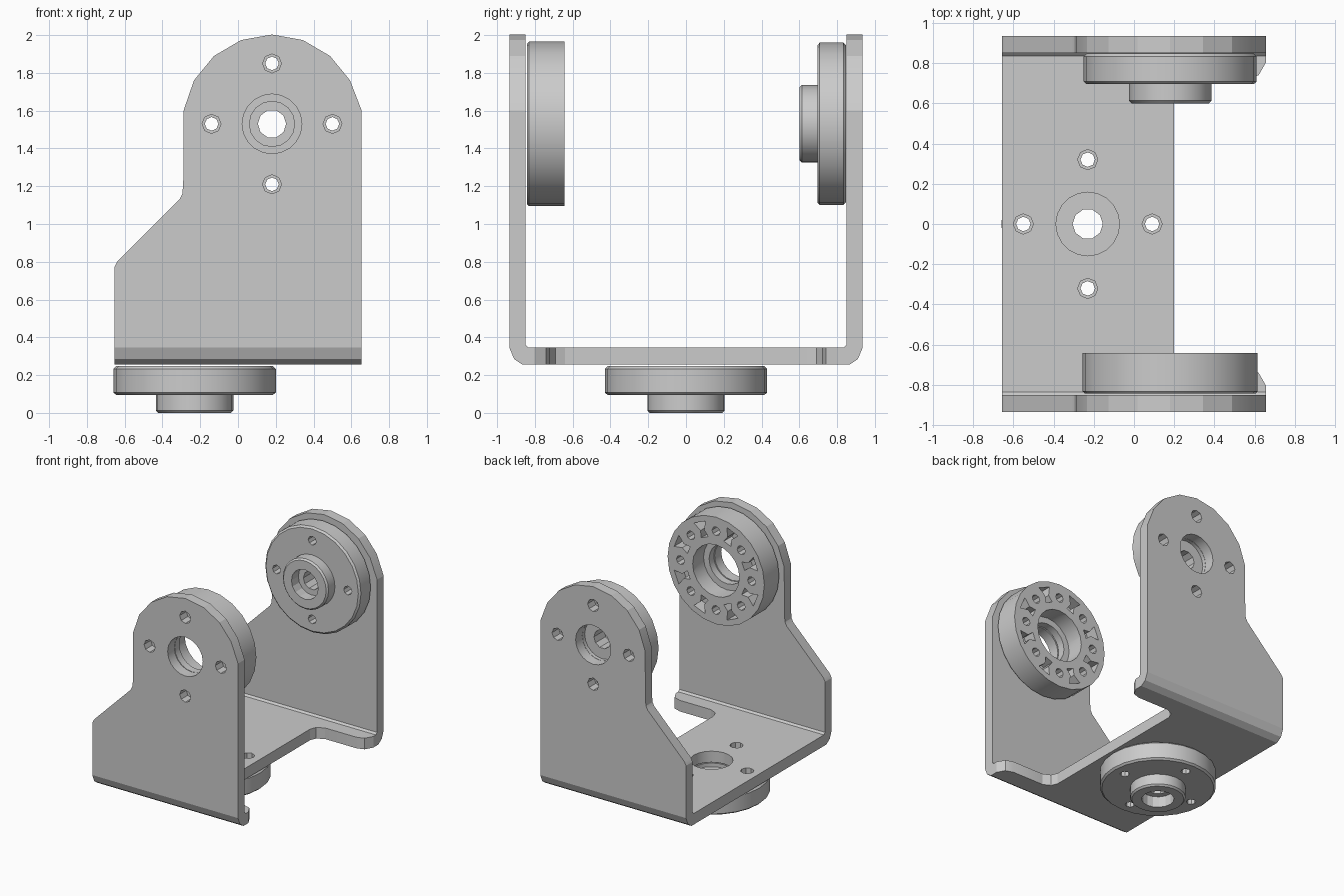
import bpy, bmesh, math
from mathutils import Matrix, Vector

if "Cube" in bpy.data.objects:
    bpy.data.objects.remove(bpy.data.objects["Cube"], do_unlink=True)

grey = bpy.data.materials.new("light_grey_metal")
grey.use_nodes = True
COLOR = (0.6, 0.6, 0.6, 1)
grey.diffuse_color = COLOR
grey.node_tree.nodes["Principled BSDF"].inputs["Base Color"].default_value = COLOR


def finish_bmesh(name, bm):
    bmesh.ops.recalc_face_normals(bm, faces=bm.faces)
    me = bpy.data.meshes.new(name)
    bm.to_mesh(me)
    bm.free()
    ob = bpy.data.objects.new(name, me)
    bpy.context.collection.objects.link(ob)
    return ob


def prism(name, pts, axis, a, b):
    """Extrude a 2D outline along an axis, from a to b."""
    place = {"x": lambda u, v, w: (w, u, v),
             "y": lambda u, v, w: (u, w, v),
             "z": lambda u, v, w: (u, v, w)}[axis]
    bm = bmesh.new()
    face = bm.faces.new([bm.verts.new(place(u, v, a)) for u, v in pts])
    ext = bmesh.ops.extrude_face_region(bm, geom=[face])
    moved = [g for g in ext["geom"] if isinstance(g, bmesh.types.BMVert)]
    bmesh.ops.translate(bm, verts=moved, vec=Vector(place(0, 0, b - a)))
    return finish_bmesh(name, bm)


def arc(cx, cy, r, start, end, n):
    steps = [math.radians(start + (end - start) * i / n) for i in range(n + 1)]
    return [(cx + r * math.cos(t), cy + r * math.sin(t)) for t in steps]


def rod(axis, cx, cy, r, a, b, sides):
    return prism("cutter", arc(cx, cy, r, 0, 360, sides)[:-1], axis, a, b)


def lathe(name, profile, sides):
    """Spin a profile of (radius, height) points around z."""
    bm = bmesh.new()
    verts = [bm.verts.new((r, 0, h)) for r, h in profile]
    edges = [bm.edges.new(pair) for pair in zip(verts, verts[1:])]
    bmesh.ops.spin(bm, geom=verts + edges, cent=(0, 0, 0), axis=(0, 0, 1),
                   angle=2 * math.pi, steps=sides)
    bmesh.ops.remove_doubles(bm, verts=bm.verts, dist=0.0005)
    return finish_bmesh(name, bm)


def combine(ob, tools, operation="DIFFERENCE"):
    """Apply booleans and remove the tools."""
    for tool in tools:
        mod = ob.modifiers.new("cut", "BOOLEAN")
        mod.operation, mod.object, mod.solver = operation, tool, "EXACT"
    bpy.context.view_layer.update()
    graph = bpy.context.evaluated_depsgraph_get()
    me = bpy.data.meshes.new_from_object(ob.evaluated_get(graph))
    ob.modifiers.clear()
    ob.data = me
    for tool in tools:
        bpy.data.objects.remove(tool, do_unlink=True)


def finish(ob):
    ob.data.materials.clear()
    ob.data.materials.append(grey)
    ob.data.shade_smooth()
    ob.data.set_sharp_from_angle(angle=math.radians(20))


def mirrored(half):
    return half + [(-u, v) for u, v in reversed(half)]


def bolt_circle(cx, cy):
    return [(cx + 0.32 * dx, cy + 0.32 * dy)
            for dx, dy in ((1, 0), (0, 1), (-1, 0), (0, -1))]


PIVOT_X, PIVOT_Z, BASE_X = 0.18, 1.53, -0.23

# Bent U-shaped bracket
section = mirrored([(-0.935, 2.1), (-0.935, 0.345), (-0.91, 0.285), (-0.865, 0.255)])
section += mirrored([(0.83, 0.345), (0.85, 0.365), (0.85, 2.1)])[:3][::1] and []
inner = [(0.85, 2.1), (0.85, 0.36), (0.835, 0.345)]
section += mirrored(inner)
bracket = prism("bracket", section, "x", -0.8, 0.8)

# Side outline with the rounded top and sloped shoulder
outline = [(0.655, 0.2), (-0.655, 0.2), (-0.655, 0.77), (-0.64, 0.8),
           (-0.31, 1.13), (-0.295, 1.16), (-0.29, 1.21)]
outline += arc(PIVOT_X, PIVOT_Z, 0.473, 171, 9, 8)
outline[-1] = (0.655, 1.6)
combine(bracket, [prism("cutter", outline, "y", -1.2, 1.2)], "INTERSECT")

# Open notch in the base, leaving a tab beside each wall
notch = [(0.8, -0.81), (0.66, -0.81), (0.62, -0.74), (0.56, -0.72),
         (0.28, -0.72), (0.22, -0.69), (0.2, -0.64)]
notch += [(x, -y) for x, y in reversed(notch)]
cutters = [prism("cutter", notch, "z", 0.2, 0.4)]

# Bores and bolt holes through walls and base
cutters.append(rod("y", PIVOT_X, PIVOT_Z, 0.158, -1.2, 1.2, 20))
cutters.append(rod("z", BASE_X, 0, 0.158, 0.2, 0.4, 20))
cutters += [rod("y", x, z, 0.05, -1.2, 1.2, 8) for x, z in bolt_circle(PIVOT_X, PIVOT_Z)]
cutters += [rod("z", x, y, 0.05, 0.2, 0.4, 8) for x, y in bolt_circle(BASE_X, 0)]
combine(bracket, cutters)
finish(bracket)


def small_holes():
    return [rod("z", x, y, 0.036, -0.1, 0.4, 8) for x, y in bolt_circle(0, 0)]


# Flanged hubs with a stepped bore
def make_hub(name, location, turn):
    hub = lathe(name, [(0, 0), (0.415, 0), (0.43, 0.015), (0.43, 0.14), (0.415, 0.153),
                       (0.205, 0.153), (0.205, 0.235), (0.192, 0.248), (0, 0.248)], 24)
    combine(hub, small_holes() + [
        rod("z", 0, 0, 0.158, -0.1, 0.03, 20),
        rod("z", 0, 0, 0.075, -0.1, 0.4, 10),
        rod("z", 0, 0, 0.12, 0.16, 0.4, 16)])
    hub.data.transform(Matrix.Translation(location) @ Matrix.Rotation(math.radians(turn), 4, "X"))
    finish(hub)


make_hub("base_hub", (BASE_X, 0, 0.248), 180)
make_hub("back_hub", (PIVOT_X, 0.848, PIVOT_Z), 90)

# Front bearing wheel with a wide bore and a ring of waisted slots
wheel = lathe("front_wheel", [(0, 0), (0.425, 0), (0.435, 0.01), (0.435, 0.2), (0, 0.2)], 24)
cutters = small_holes()
cutters.append(rod("z", 0, 0, 0.16, -0.1, 0.4, 20))
cutters.append(rod("z", 0, 0, 0.21, 0.06, 0.4, 20))
half_slot = [(0.265, 0.034), (0.32, 0.018), (0.385, 0.055)]
slot = half_slot + [(u, -v) for u, v in reversed(half_slot)]
for i in range(8):
    cutter = prism("cutter", slot, "z", 0.1, 0.4)
    cutter.data.transform(Matrix.Rotation(math.radians(22.5 + 45 * i), 4, "Z"))
    cutters.append(cutter)
for i in range(4):
    t = math.radians(45 + 90 * i)
    cutters.append(rod("z", 0.32 * math.cos(t), 0.32 * math.sin(t), 0.036, 0.1, 0.4, 8))
combine(wheel, cutters)
wheel.data.transform(Matrix.Translation((PIVOT_X, -0.842, PIVOT_Z))
                     @ Matrix.Rotation(math.radians(-90), 4, "X"))
finish(wheel)
